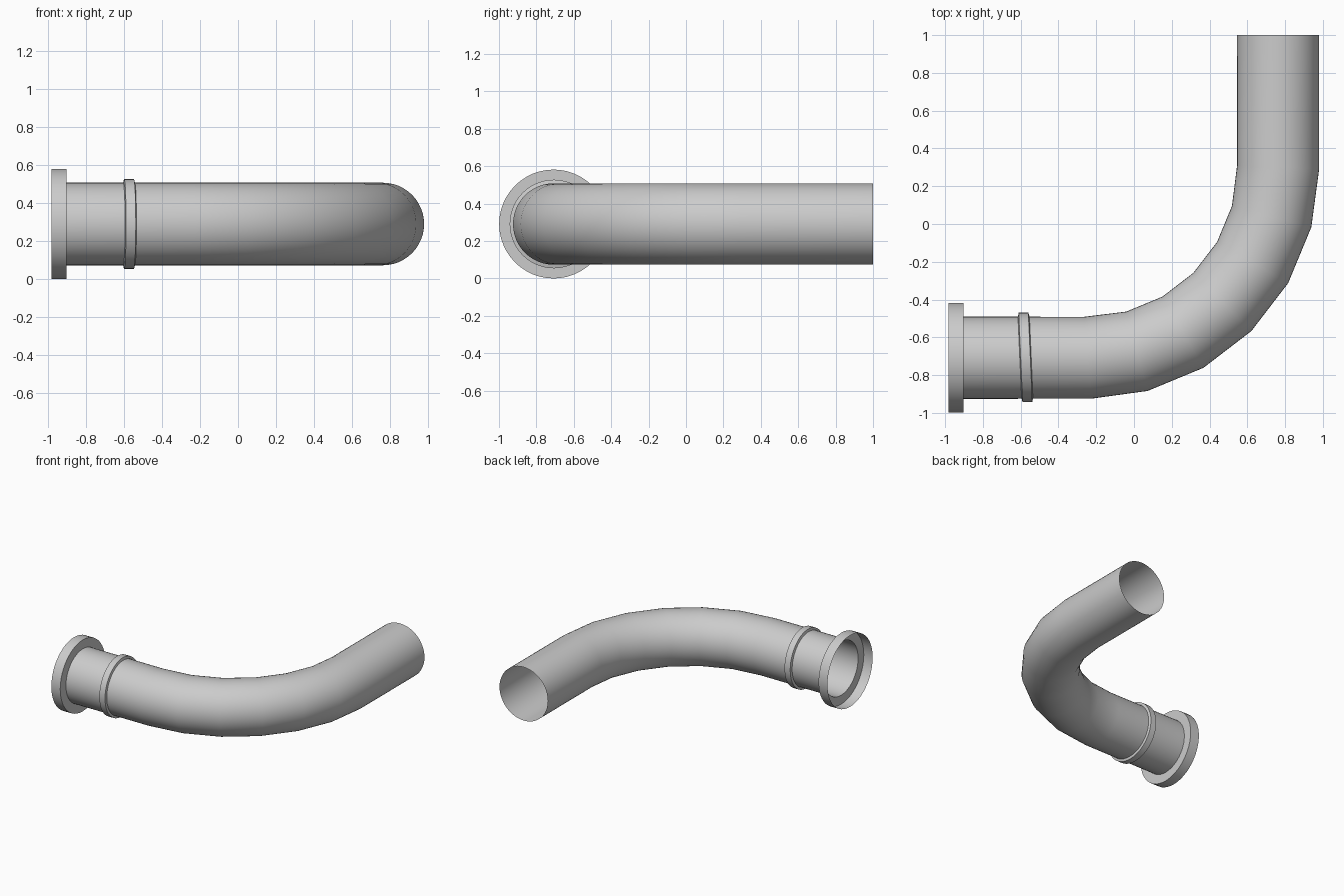
import bpy, bmesh, math
from mathutils import Vector

if "Cube" in bpy.data.objects:
    bpy.data.objects.remove(bpy.data.objects["Cube"])

SIDES = 48
Z = 0.291          # height of the pipe centreline
Y = -0.708         # y of the inlet axis
R = 0.2175         # pipe radius


def sweep(name, rings):
    """Open shell through rings of (x, y, heading in degrees, radius)."""
    bm = bmesh.new()
    loops = []
    for x, y, deg, r in rings:
        h = math.radians(deg)
        side = Vector((math.sin(h), -math.cos(h), 0))
        c = Vector((x, y, Z))
        loop = []
        for i in range(SIDES):
            a = math.tau * i / SIDES
            loop.append(bm.verts.new(c + side * (r * math.cos(a)) + Vector((0, 0, r * math.sin(a)))))
        loops.append(loop)
    for p, q in zip(loops, loops[1:]):
        for i in range(SIDES):
            j = (i + 1) % SIDES
            bm.faces.new((p[i], p[j], q[j], q[i]))
    bmesh.ops.recalc_face_normals(bm, faces=bm.faces)
    mesh = bpy.data.meshes.new(name)
    bm.to_mesh(mesh)
    bm.free()
    obj = bpy.data.objects.new(name, mesh)
    bpy.context.collection.objects.link(obj)
    bpy.context.view_layer.objects.active = obj
    obj.select_set(True)
    bpy.ops.object.shade_smooth_by_angle(angle=math.radians(30))
    obj.select_set(False)
    return obj


# Elbow pipe: straight inlet, six-segment bend, straight outlet
cx, cy, bend = -0.245, 0.30, 1.008
path = [(-0.903, Y, 0, R)]
for k, tilt in enumerate((5, 15, 30, 45, 60, 75, 87.5)):
    a = math.radians(15 * k)
    path.append((cx + bend * math.sin(a), cy - bend * math.cos(a), tilt, R))
path.append((cx + bend, 1.0, 90, R))
sweep("elbow_pipe", path)

# Open cup-shaped flange on the inlet
sweep("inlet_flange", [(-0.903, Y, 0, R), (-0.903, Y, 0, 0.291), (-0.983, Y, 0, 0.291)])

# Slightly tilted raised collar
sweep("collar", [(-0.605, Y + 0.002, 2.5, R), (-0.600, Y + 0.002, 2.5, 0.237),
                 (-0.549, Y + 0.002, 2.5, 0.237), (-0.544, Y + 0.002, 2.5, R)])
